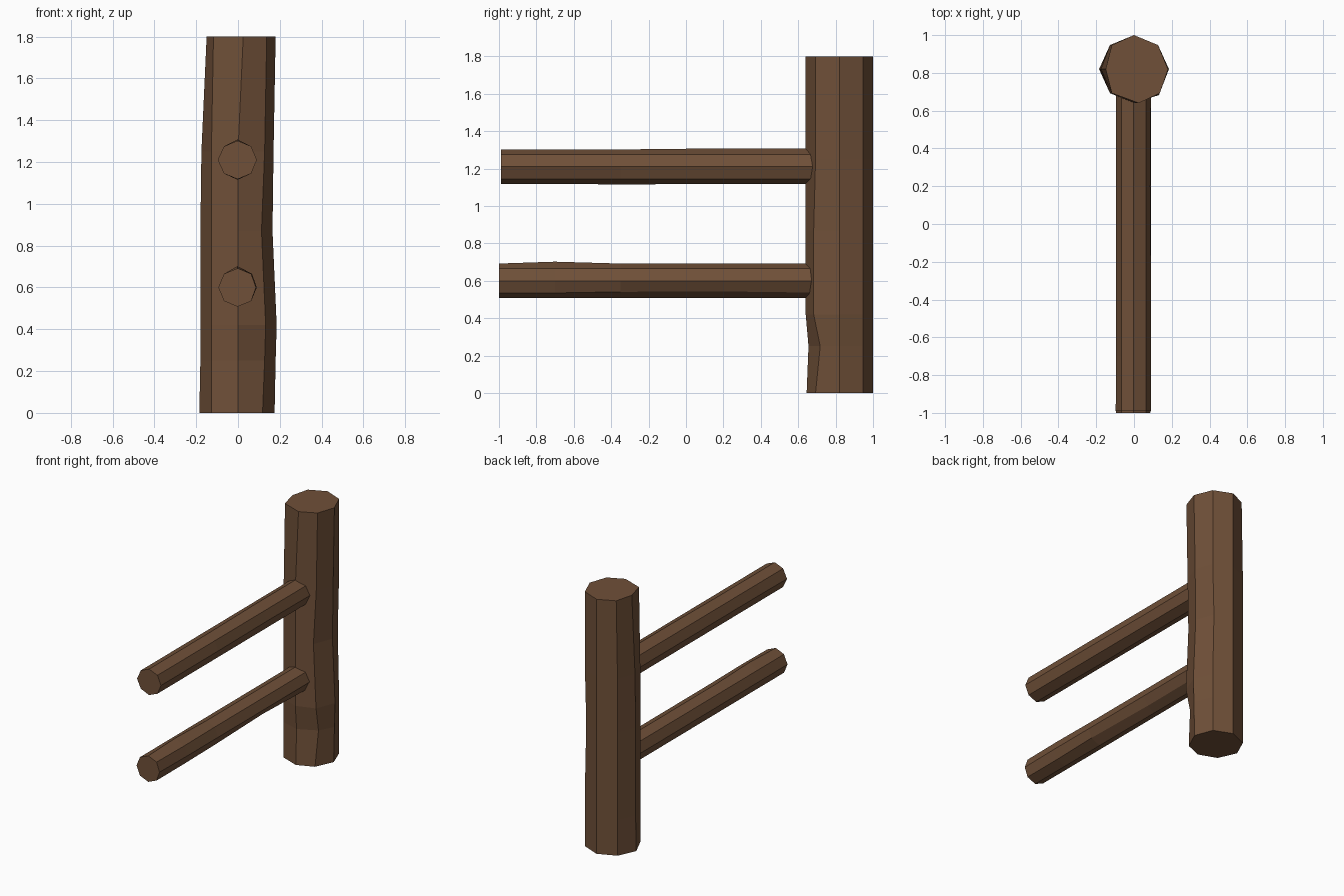
import bpy, bmesh, math

if "Cube" in bpy.data.objects:
    bpy.data.objects.remove(bpy.data.objects["Cube"])

wood = bpy.data.materials.new("dark_wood")
wood.diffuse_color = (0.16, 0.08, 0.04, 1)
wood.use_nodes = True
wood.node_tree.nodes["Principled BSDF"].inputs["Base Color"].default_value = wood.diffuse_color


def log(name, radius, rings, place, dents):
    """Eight-sided log; rings are stations along its length, dents nudge corners."""
    bm = bmesh.new()
    loops = []
    for i, s in enumerate(rings):
        loop = []
        for k in range(8):
            a = k * math.pi / 4
            du, dv = dents.get((i, k), (0, 0))
            loop.append(bm.verts.new(place(radius * math.cos(a) + du,
                                           radius * math.sin(a) + dv, s)))
        loops.append(loop)
    for a, b in zip(loops, loops[1:]):
        for k in range(8):
            n = (k + 1) % 8
            bm.faces.new((a[k], a[n], b[n], b[k]))
    bm.faces.new(loops[0])
    bm.faces.new(loops[-1])
    bmesh.ops.recalc_face_normals(bm, faces=bm.faces[:])
    mesh = bpy.data.meshes.new(name)
    bm.to_mesh(mesh)
    bm.free()
    mesh.materials.append(wood)
    obj = bpy.data.objects.new(name, mesh)
    bpy.context.collection.objects.link(obj)
    return obj


# Upright post, slightly worn (corner 0 = +x, 2 = back, 4 = -x, 6 = front)
post_dents = {
    (0, 0): (-.005, 0), (0, 4): (-.005, 0), (0, 7): (-.01, 0), (0, 6): (0, .005),
    (1, 7): (0, .025), (1, 6): (0, .015),
    (2, 0): (.005, 0), (2, 7): (.005, -.01),
    (3, 0): (-.015, 0), (3, 7): (-.015, -.01), (3, 1): (-.01, 0),
    (4, 0): (-.01, 0), (4, 4): (.005, 0),
    (5, 4): (.03, 0), (5, 3): (.01, 0), (5, 5): (.01, 0),
    (5, 6): (.025, 0), (5, 7): (.01, 0),
}
log("post", 0.18, [0, .25, .42, .87, 1.25, 1.8],
    lambda u, v, s: (u, .82 + v, s), post_dents)

# Two horizontal rails running forward from the post (corner 2 = top)
stations = [-1, -.7, -.35, .2, .82]
upper_dents = {(0, 4): (-.003, 0), (2, 6): (0, -.003), (3, 2): (0, .006),
               (4, 2): (0, .006), (3, 0): (-.004, 0)}
lower_dents = {(1, 2): (0, .01), (2, 7): (.002, .006), (3, 7): (-.012, .008),
               (0, 0): (-.004, 0), (1, 1): (.004, 0)}
for name, z, front, dents in (("upper_rail", 1.21, -.99, upper_dents),
                              ("lower_rail", .6, -1, lower_dents)):
    log(name, 0.092, [front] + stations[1:],
        lambda u, v, s: (u - .002, s, z + v), dents)
